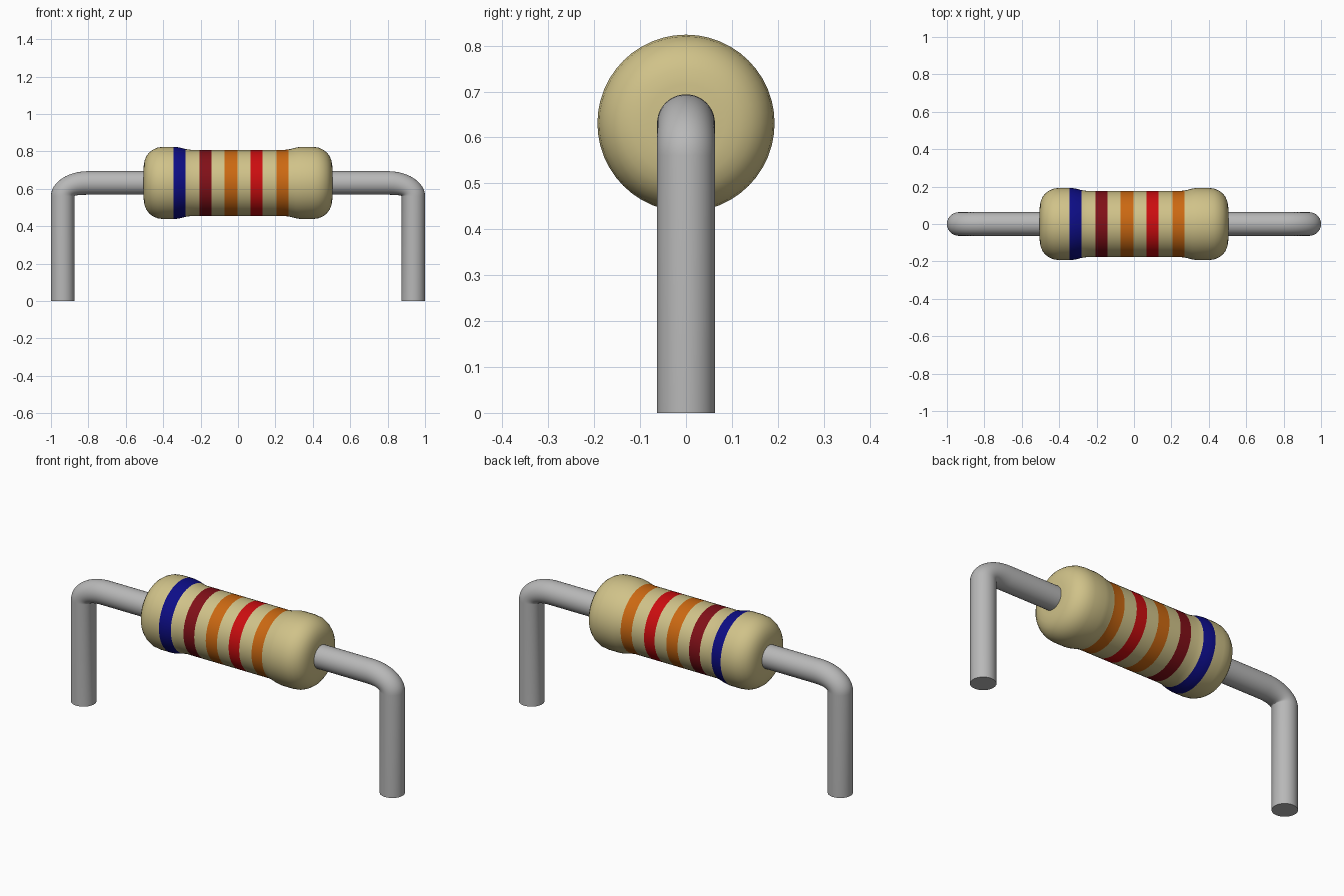
import bpy, bmesh, math
from mathutils import Vector

cube = bpy.data.objects.get("Cube")
if cube:
    bpy.data.objects.remove(cube, do_unlink=True)

AXIS_Z = 0.631      # height of the body axis
WIRE_R = 0.063
SIDES = 48


def material(name, rgb, rough=0.5):
    m = bpy.data.materials.new(name)
    m.use_nodes = True
    m.diffuse_color = (*rgb, 1)
    bsdf = m.node_tree.nodes["Principled BSDF"]
    bsdf.inputs["Base Color"].default_value = (*rgb, 1)
    bsdf.inputs["Roughness"].default_value = rough
    return m


tan = material("tan_ceramic", (0.63, 0.54, 0.25))
blue = material("blue_band", (0.004, 0.004, 0.24))
maroon = material("dark_red_band", (0.22, 0.005, 0.009))
orange = material("orange_band", (0.60, 0.14, 0.006))
red = material("red_band", (0.60, 0.004, 0.005))
grey = material("grey_metal", (0.48, 0.48, 0.48))


def sweep(name, stations, mats, pick=None):
    """Skin round rings; each station is (centre, ring direction, radius)."""
    bm = bmesh.new()
    rings = []
    for c, u, r in stations:
        ring = []
        for i in range(SIDES):
            a = 2 * math.pi * i / SIDES
            ring.append(bm.verts.new(c + r * (math.cos(a) * u + math.sin(a) * Vector((0, 1, 0)))))
        rings.append(ring)
    for k, (a, b) in enumerate(zip(rings, rings[1:])):
        for i in range(SIDES):
            j = (i + 1) % SIDES
            f = bm.faces.new((a[i], a[j], b[j], b[i]))
            f.material_index = pick(k) if pick else 0
    bm.faces.new(rings[0])
    bm.faces.new(rings[-1])
    bmesh.ops.recalc_face_normals(bm, faces=bm.faces)
    mesh = bpy.data.meshes.new(name)
    bm.to_mesh(mesh)
    bm.free()
    for m in mats:
        mesh.materials.append(m)
    ob = bpy.data.objects.new(name, mesh)
    bpy.context.collection.objects.link(ob)
    bpy.ops.object.select_all(action='DESELECT')
    ob.select_set(True)
    bpy.context.view_layer.objects.active = ob
    bpy.ops.object.shade_smooth_by_angle(angle=math.radians(35))
    return ob


# Body: half profile (distance from centre, radius), mirrored about x = 0
profile = [(0.0, 0.177), (0.25, 0.177), (0.28, 0.181), (0.31, 0.189), (0.335, 0.193),
           (0.40, 0.193), (0.43, 0.189), (0.455, 0.178), (0.475, 0.163), (0.49, 0.143),
           (0.50, 0.118), (0.505, 0.085)]
# Coloured bands: start, end, material slot
bands = [(-0.345, -0.281, 1), (-0.207, -0.142, 2), (-0.072, -0.004, 3),
         (0.067, 0.131, 4), (0.206, 0.271, 3)]


def radius_at(x):
    x = abs(x)
    for (x0, r0), (x1, r1) in zip(profile, profile[1:]):
        if x <= x1:
            return r0 + (r1 - r0) * (x - x0) / (x1 - x0)
    return profile[-1][1]


xs = sorted({s * x for x, _ in profile for s in (-1, 1)} | {e for b in bands for e in b[:2]})


def band_slot(k):
    mid = (xs[k] + xs[k + 1]) / 2
    return next((slot for lo, hi, slot in bands if lo < mid < hi), 0)


sweep("resistor_body",
      [(Vector((x, 0, AXIS_Z)), Vector((0, 0, 1)), radius_at(x)) for x in xs],
      [tan, blue, maroon, orange, red], band_slot)

# Wire leads: straight out of the body, a flattened bend, then down to the ground
BEND_X, BEND_Z, LEG_X = 0.80, 0.561, 0.937
for name, s in (("left_lead", 1), ("right_lead", -1)):
    path = [(Vector((s * 0.45, 0, AXIS_Z)), Vector((0, 0, 1)), WIRE_R)]
    for i in range(13):
        t = math.pi / 2 * (1 - i / 12)
        centre = Vector((s * (BEND_X + (LEG_X - BEND_X) * math.cos(t)), 0,
                         BEND_Z + (AXIS_Z - BEND_Z) * math.sin(t)))
        path.append((centre, Vector((s * math.cos(t), 0, math.sin(t))), WIRE_R))
    path.append((Vector((s * LEG_X, 0, 0)), Vector((s, 0, 0)), WIRE_R))
    sweep(name, path, [grey])
